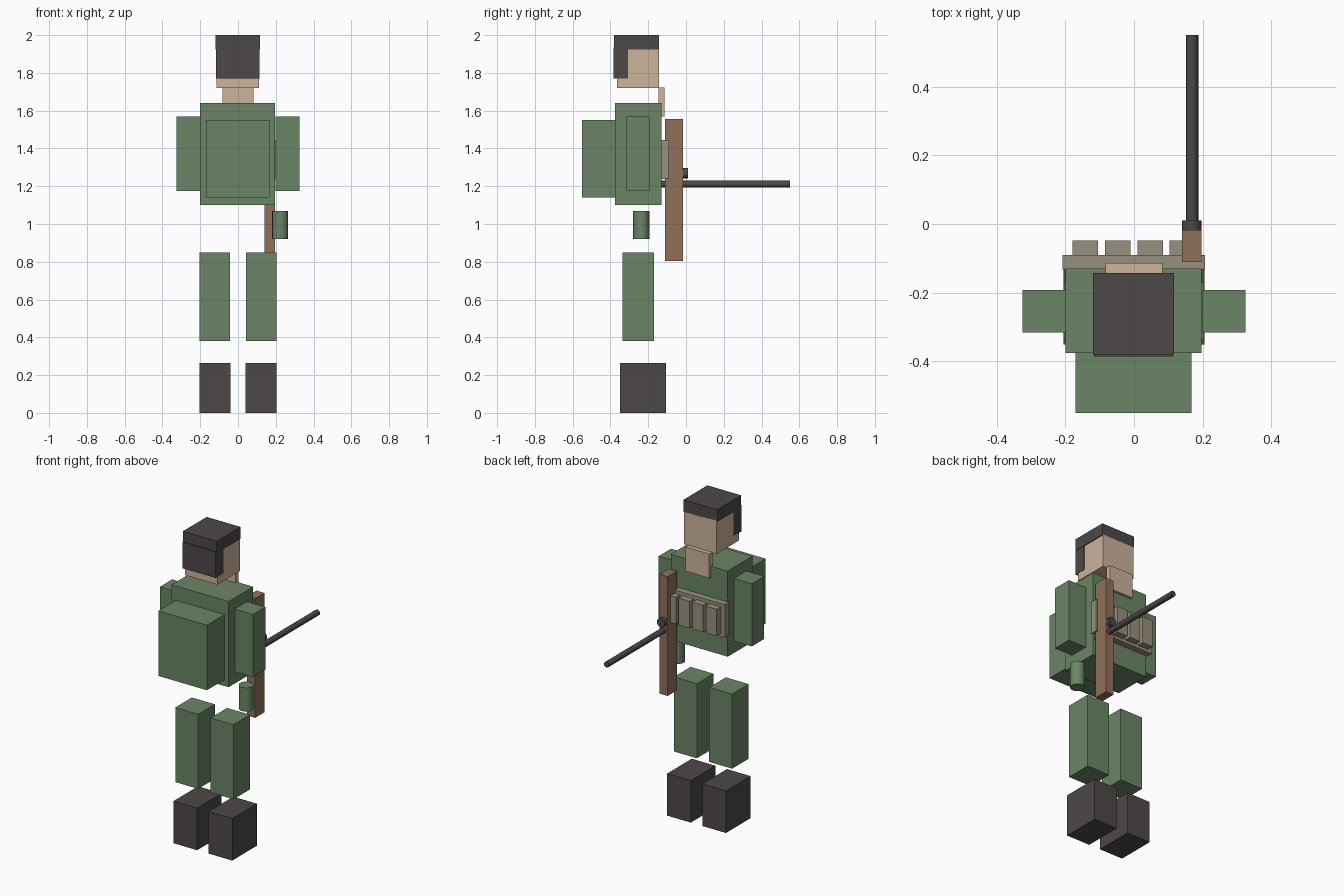
import bpy
import bmesh
from mathutils import Matrix, Vector

cube = bpy.data.objects.get("Cube")
if cube:
    bpy.data.objects.remove(cube, do_unlink=True)


def material(name, *srgb):
    linear = [((c / 255 + 0.055) / 1.055) ** 2.4 for c in srgb] + [1.0]
    mat = bpy.data.materials.new(name)
    mat.use_nodes = True
    mat.diffuse_color = linear
    mat.node_tree.nodes["Principled BSDF"].inputs["Base Color"].default_value = linear
    return mat


GREEN = material("uniform green", 106, 134, 102)
DARK = material("charcoal", 77, 72, 71)
SKIN = material("skin", 205, 179, 155)
WOOD = material("wood brown", 144, 113, 90)
CANVAS = material("canvas tan", 150, 145, 126)


def finish(name, bm, mat):
    mesh = bpy.data.meshes.new(name)
    bm.to_mesh(mesh)
    bm.free()
    mesh.materials.append(mat)
    obj = bpy.data.objects.new(name, mesh)
    bpy.context.collection.objects.link(obj)
    return obj


def box(name, mat, xs, ys, zs):
    """Box from its extents along each axis."""
    spans = (xs, ys, zs)
    centre = Vector([(a + b) / 2 for a, b in spans])
    size = Vector([abs(b - a) for a, b in spans])
    bm = bmesh.new()
    bmesh.ops.create_cube(bm, size=1, matrix=Matrix.LocRotScale(centre, None, size))
    return finish(name, bm, mat)


def rod(name, mat, start, end, radius, sides=16):
    """Cylinder between two points."""
    start, end = Vector(start), Vector(end)
    axis = end - start
    turn = axis.to_track_quat('Z', 'Y')
    bm = bmesh.new()
    bmesh.ops.create_cone(bm, cap_ends=True, segments=sides, radius1=radius,
                          radius2=radius, depth=axis.length,
                          matrix=Matrix.LocRotScale((start + end) / 2, turn, None))
    obj = finish(name, bm, mat)
    bpy.ops.object.select_all(action='DESELECT')
    obj.select_set(True)
    bpy.context.view_layer.objects.active = obj
    bpy.ops.object.shade_smooth_by_angle()
    return obj


# Paired limbs
for side, s in (("left", 1), ("right", -1)):
    box(side + "_boot", DARK, (s * 0.04, s * 0.205), (-0.35, -0.105), (0, 0.265))
    box(side + "_leg", GREEN, (s * 0.043, s * 0.203), (-0.335, -0.17), (0.38, 0.85))
    box(side + "_arm", GREEN, (s * 0.198, s * 0.325), (-0.315, -0.192), (1.175, 1.57))

# Body and pack
box("torso", GREEN, (-0.2, 0.197), (-0.375, -0.13), (1.1, 1.64))
box("backpack", GREEN, (-0.17, 0.168), (-0.55, -0.37), (1.14, 1.55))

# Head, neck and hair
box("head", SKIN, (-0.114, 0.112), (-0.365, -0.142), (1.72, 1.93))
box("neck", SKIN, (-0.083, 0.083), (-0.145, -0.113), (1.57, 1.723))
box("hair_top", DARK, (-0.119, 0.117), (-0.38, -0.142), (1.925, 2.0))
box("hair_back", DARK, (-0.116, 0.114), (-0.385, -0.308), (1.77, 1.935))

# Chest rig with a row of pouches
box("chest_rig", CANVAS, (-0.208, 0.206), (-0.132, -0.09), (1.237, 1.445))
for i in range(4):
    x = -0.142 + i * 0.0945
    box(f"pouch_{i + 1}", CANVAS, (x - 0.0375, x + 0.0375), (-0.092, -0.048), (1.255, 1.425))

# Left hand and rifle
rod("left_hand", GREEN, (0.223, -0.237, 0.92), (0.223, -0.237, 1.07), 0.0425)
box("rifle_stock", WOOD, (0.14, 0.196), (-0.11, -0.017), (0.805, 1.557))
rod("rifle_barrel", DARK, (0.169, -0.13, 1.211), (0.169, 0.55, 1.211), 0.018)
rod("rifle_sight", DARK, (0.168, -0.02, 1.268), (0.168, 0.01, 1.268), 0.028)
